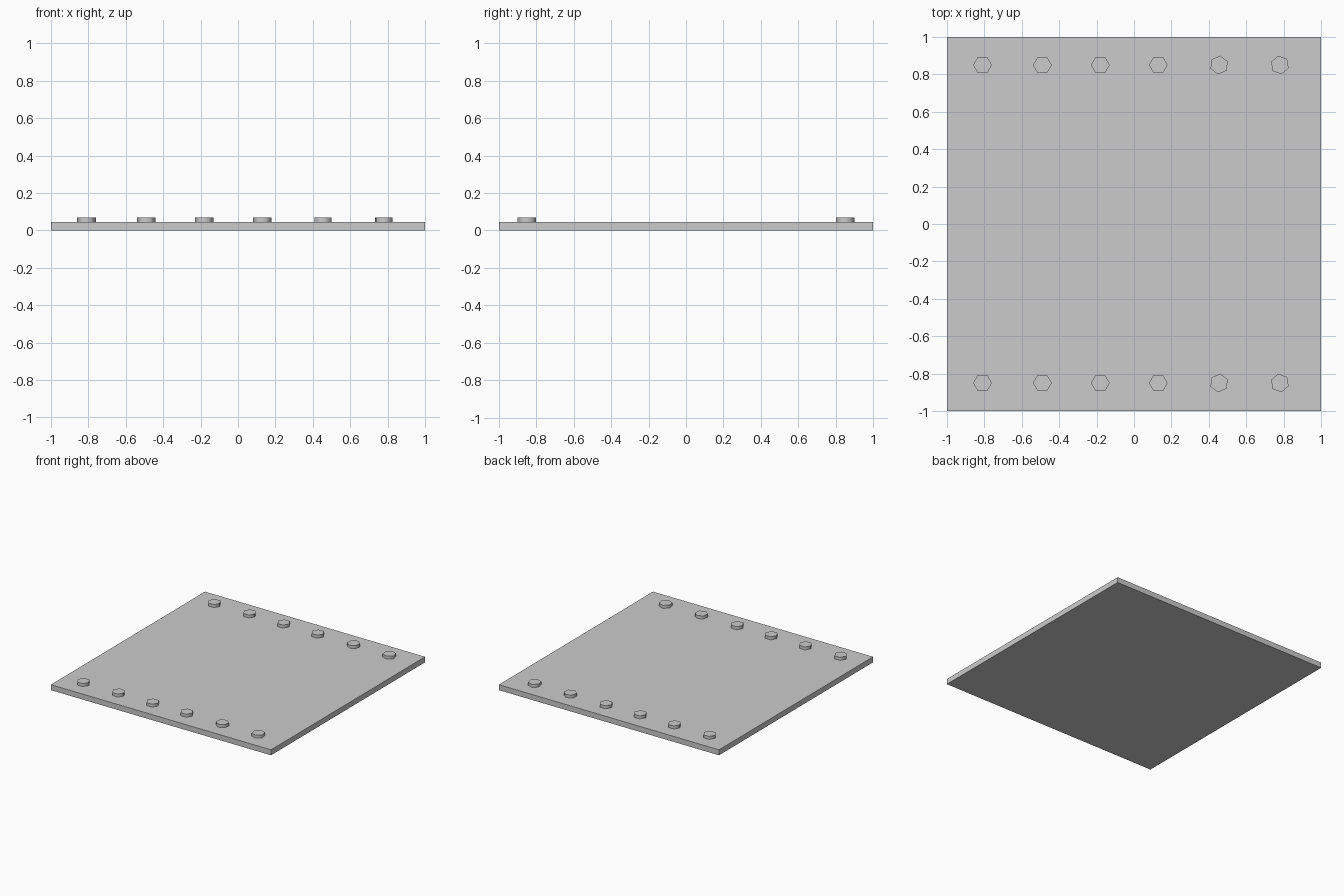
import bpy
from math import radians

if "Cube" in bpy.data.objects:
    bpy.data.objects.remove(bpy.data.objects["Cube"])

PLATE_T = 0.045   # plate thickness
BOLT_TOP = 0.07
BOLT_R = 0.05

# Flat square plate
bpy.ops.mesh.primitive_cube_add(size=1, location=(0, 0, PLATE_T / 2))
plate = bpy.context.object
plate.name = "plate"
plate.scale = (2, 2, PLATE_T)
bpy.ops.object.transform_apply(location=False, rotation=False, scale=True)


def add_bolt(name, x, y, turn):
    """Hexagonal bolt head, sunk slightly into the plate."""
    bottom = PLATE_T - 0.01
    bpy.ops.mesh.primitive_cylinder_add(
        vertices=6, radius=BOLT_R, depth=BOLT_TOP - bottom,
        location=(x, y, (BOLT_TOP + bottom) / 2),
        rotation=(0, 0, radians(30 + turn)))
    bolt = bpy.context.object
    bolt.name = name
    # Soft sides, sharp top rim
    bpy.ops.object.shade_smooth_by_angle(angle=radians(65))


# Two rows of bolts: (x position, turn of the hexagon)
bolts = [(-0.81, 0), (-0.49, 0), (-0.18, 0), (0.13, 0), (0.455, 23), (0.78, -20)]
for row, y in (("front", -0.85), ("back", 0.85)):
    for i, (x, turn) in enumerate(bolts, 1):
        add_bolt(f"{row}_bolt_{i}", x, y, turn)
